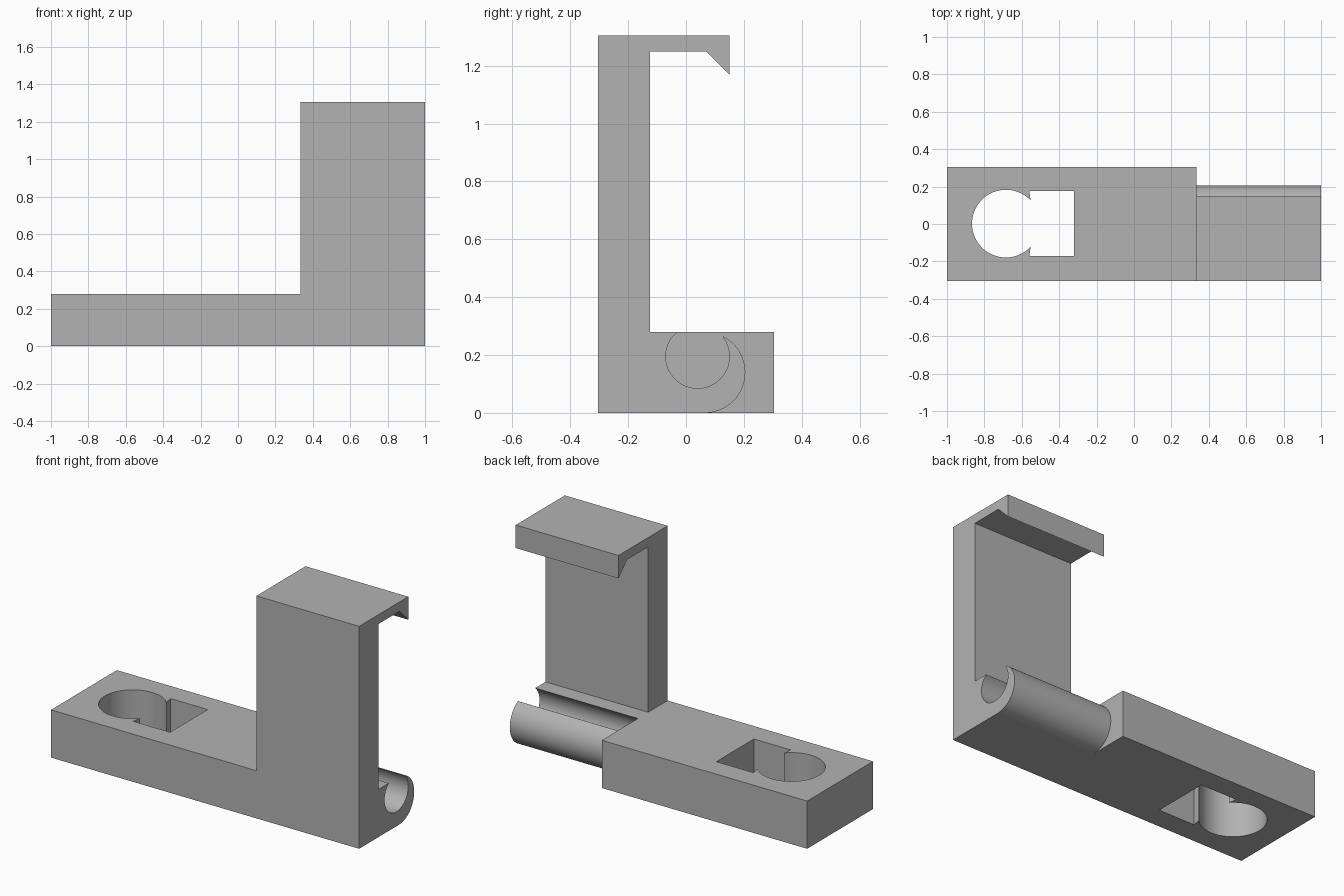
import bpy, bmesh
from math import cos, sin, radians
from mathutils import Vector

cube = bpy.data.objects.get("Cube")
if cube:
    bpy.data.objects.remove(cube, do_unlink=True)

grey = bpy.data.materials.new("plain grey")
grey.use_nodes = True
grey.diffuse_color = (0.45, 0.45, 0.45, 1)
grey.node_tree.nodes["Principled BSDF"].inputs["Base Color"].default_value = (0.45, 0.45, 0.45, 1)


def arc(cx, cy, r, start, end, steps):
    angles = [radians(start + (end - start) * i / steps) for i in range(steps + 1)]
    return [(cx + r * cos(a), cy + r * sin(a)) for a in angles]


def prism(name, outline, axis, low, high):
    """Extrude a closed outline along x (outline in y, z) or z (outline in x, y)."""
    place = (lambda p: (low, *p)) if axis == "x" else (lambda p: (*p, low))
    step = Vector((high - low, 0, 0) if axis == "x" else (0, 0, high - low))
    bm = bmesh.new()
    face = bm.faces.new([bm.verts.new(place(p)) for p in outline])
    moved = bmesh.ops.extrude_face_region(bm, geom=[face])["geom"]
    bmesh.ops.translate(bm, vec=step, verts=[v for v in moved if isinstance(v, bmesh.types.BMVert)])
    bmesh.ops.recalc_face_normals(bm, faces=bm.faces)
    mesh = bpy.data.meshes.new(name)
    bm.to_mesh(mesh)
    bm.free()
    mesh.materials.append(grey)
    obj = bpy.data.objects.new(name, mesh)
    bpy.context.collection.objects.link(obj)
    return obj


def combine(target, other, operation):
    mod = target.modifiers.new("combine", "BOOLEAN")
    mod.operation, mod.solver, mod.object = operation, "EXACT", other
    bpy.ops.object.select_all(action="DESELECT")
    bpy.context.view_layer.objects.active = target
    target.select_set(True)
    bpy.ops.object.modifier_apply(modifier=mod.name)
    bpy.data.objects.remove(other, do_unlink=True)


# Base block
bracket = prism("clip_bracket", [(-1, -0.305), (0.333, -0.305), (0.333, 0.305), (-1, 0.305)], "z", 0, 0.28)

# Upright arm with hooked lip above and open round channel below
arm_outline = [(-0.305, 0)]
arm_outline += arc(0.065, 0.14, 0.14, -90, 62.5, 32)
arm_outline += arc(0.04, 0.195, 0.11, 38, -230.6, 48)
arm_outline += [(-0.125, 0.28), (-0.125, 1.25), (0.07, 1.25), (0.15, 1.17), (0.15, 1.305), (-0.305, 1.305)]
arm = prism("upright_arm", arm_outline, "x", 0.333, 1)
combine(bracket, arm, "UNION")

# Keyhole: round opening running into a square one
keyhole = arc(-0.685, 0.002, 0.181, 43, 317, 56)
keyhole += [(-0.56, -0.172), (-0.32, -0.172), (-0.32, 0.176), (-0.56, 0.176)]
cutter = prism("keyhole_cutter", keyhole, "z", -0.1, 0.4)
cutter.hide_render = True
combine(bracket, cutter, "DIFFERENCE")

bpy.ops.object.shade_smooth_by_angle(angle=radians(25))
